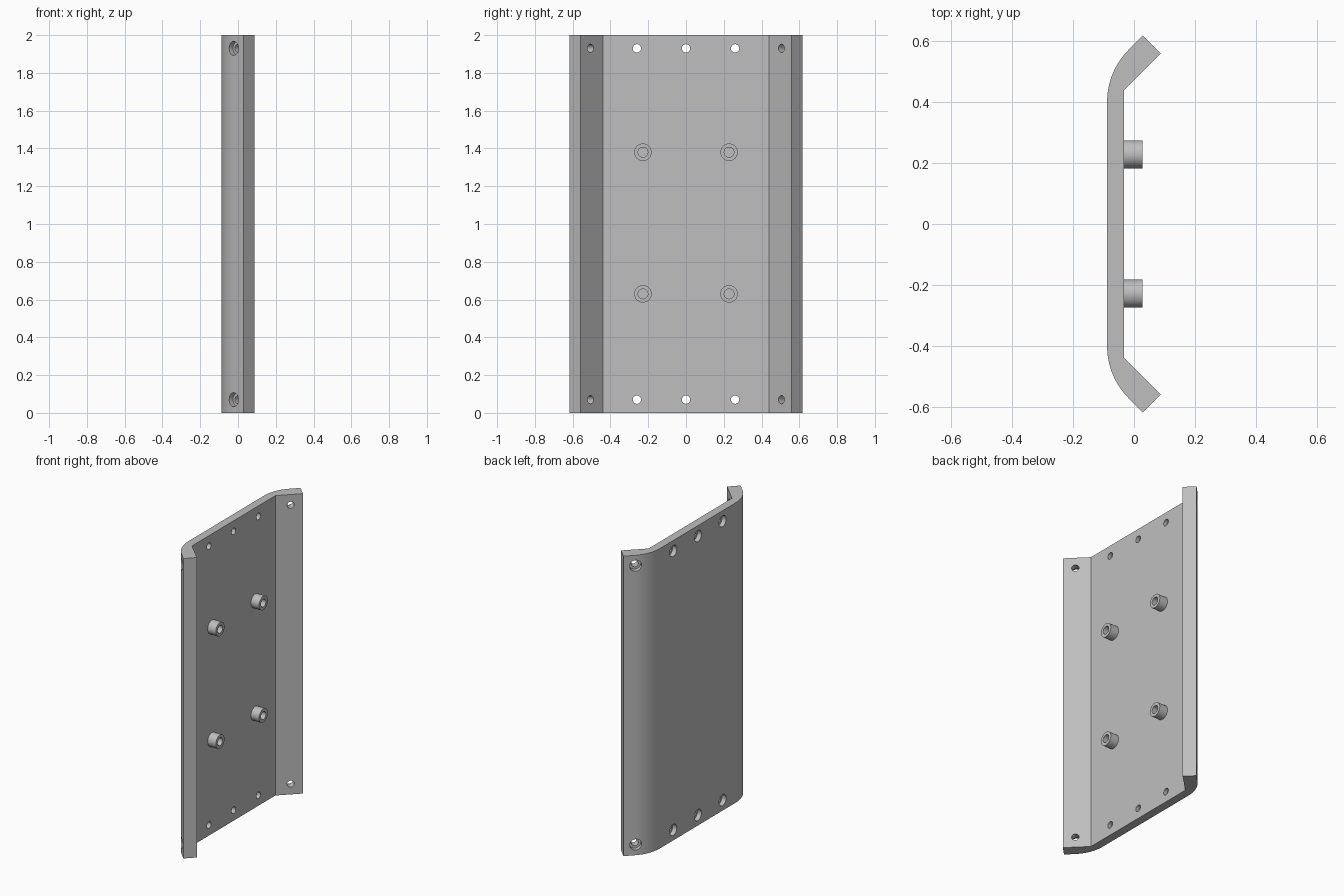
import bpy, bmesh, math
from mathutils import Vector

if "Cube" in bpy.data.objects:
    bpy.data.objects.remove(bpy.data.objects["Cube"])

grey = bpy.data.materials.new("plain_grey")
grey.diffuse_color = (0.52, 0.52, 0.52, 1)
grey.use_nodes = True
grey.node_tree.nodes["Principled BSDF"].inputs["Base Color"].default_value = grey.diffuse_color


def add_object(name, bm):
    bmesh.ops.recalc_face_normals(bm, faces=bm.faces[:])
    mesh = bpy.data.meshes.new(name)
    bm.to_mesh(mesh)
    bm.free()
    obj = bpy.data.objects.new(name, mesh)
    obj.data.materials.append(grey)
    bpy.context.collection.objects.link(obj)
    return obj


def turned(bm, origin, axis, rings, sides=32):
    """Closed turned solid: rings are (radius, distance along axis)."""
    axis = Vector(axis).normalized()
    up = Vector((0, 0, 1))
    side = axis.cross(up)
    loops = []
    for r, d in rings:
        loops.append([bm.verts.new(Vector(origin) + axis * d + r * (
            side * math.cos(2 * math.pi * i / sides) + up * math.sin(2 * math.pi * i / sides)))
            for i in range(sides)])
    for a, b in zip(loops, loops[1:]):
        for i in range(sides):
            j = (i + 1) % sides
            bm.faces.new((a[i], a[j], b[j], b[i]))
    bm.faces.new(loops[0])
    bm.faces.new(loops[-1])


# Plate with angled flanges: half profile, mirrored, extruded upward
BACK, FRONT, R = -0.088, -0.032, 0.24
half = [(BACK + R * (1 - math.cos(a)), 0.40 + R * math.sin(a))
        for a in (math.radians(45) * i / 16 for i in range(17))]
half += [(0.029, 0.617), (0.088, 0.558), (FRONT, 0.439)]
profile = half + [(x, -y) for x, y in reversed(half)]
bm = bmesh.new()
base = bm.faces.new([bm.verts.new((x, y, 0)) for x, y in profile])
ext = bmesh.ops.extrude_face_region(bm, geom=[base])
bmesh.ops.translate(bm, vec=(0, 0, 2),
                    verts=[v for v in ext["geom"] if isinstance(v, bmesh.types.BMVert)])
plate = add_object("bent_plate", bm)

# Counterbored screw holes along the top and bottom edges
bm = bmesh.new()
for z in (0.07, 1.93):
    for y in (-0.26, 0, 0.26):
        turned(bm, (BACK, y, z), (1, 0, 0),
               [(0.037, -0.05), (0.037, 0.03), (0.022, 0.03), (0.022, 0.1)])
    for s in (-1, 1):
        turned(bm, (-0.025, s * 0.565, z), (1, -s, 0),
               [(0.037, -0.05), (0.037, 0.035), (0.022, 0.035), (0.022, 0.13)])
cutter = add_object("hole_cutter", bm)
cutter.hide_render = True
mod = plate.modifiers.new("holes", "BOOLEAN")
mod.operation, mod.solver, mod.object = "DIFFERENCE", "EXACT", cutter
bpy.context.view_layer.objects.active = plate
plate.select_set(True)
bpy.ops.object.modifier_apply(modifier=mod.name)
bpy.data.objects.remove(cutter)

# Hollow standoffs on the inner face
for z in (0.63, 1.38):
    for y in (-0.228, 0.228):
        bm = bmesh.new()
        turned(bm, (FRONT, y, z), (1, 0, 0),
               [(0.046, -0.01), (0.046, 0.06), (0.026, 0.06), (0.026, 0.001)])
        add_object("standoff", bm).select_set(True)

# Smooth round surfaces, crisp edges
bpy.ops.object.shade_smooth_by_angle(angle=math.radians(30))
